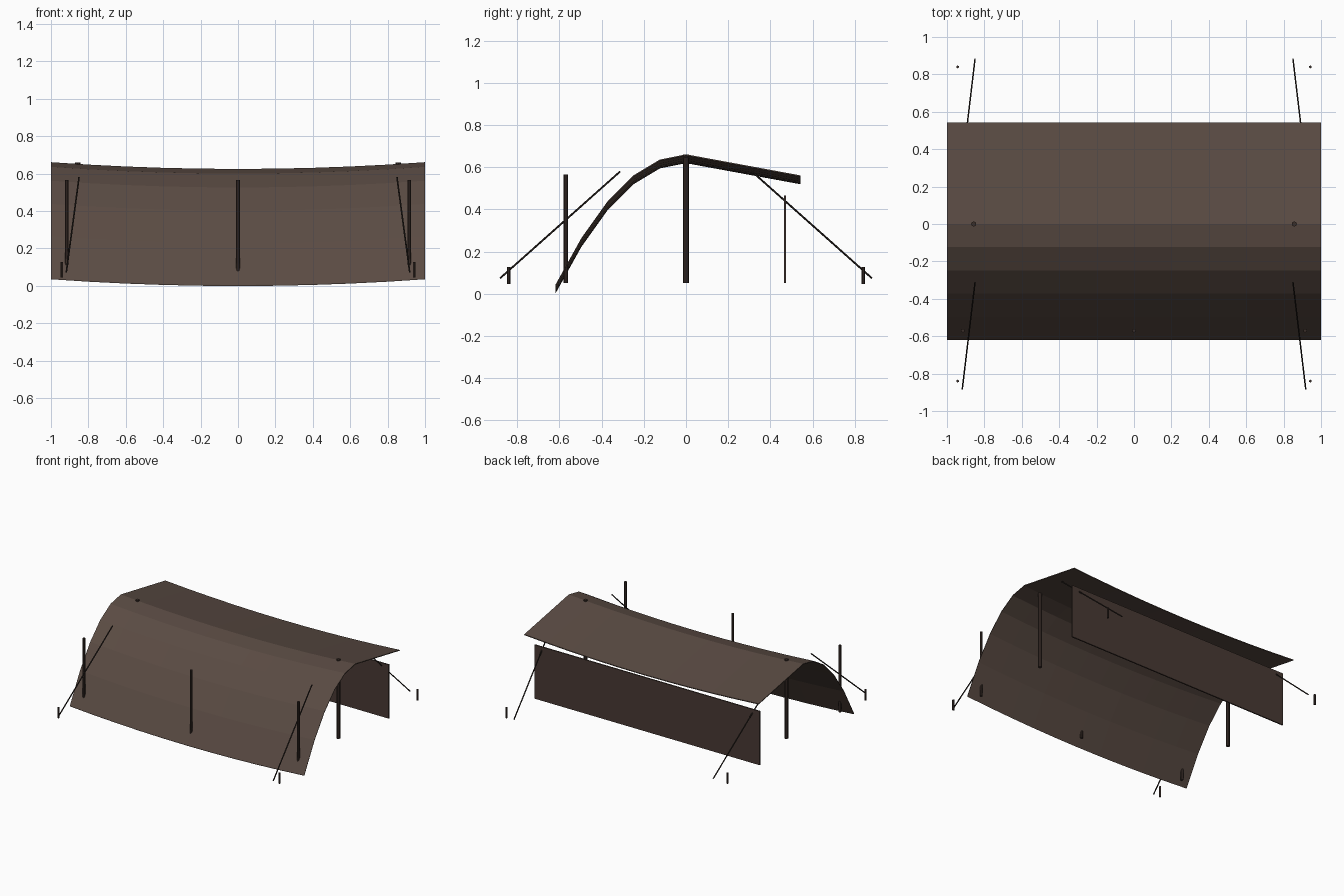
import bpy, bmesh
from mathutils import Vector

if "Cube" in bpy.data.objects:
    bpy.data.objects.remove(bpy.data.objects["Cube"])


def srgb(r, g, b):
    lin = lambda c: c / 12.92 if c <= 0.04045 else ((c + 0.055) / 1.055) ** 2.4
    return [lin(v / 255) for v in (r, g, b)] + [1.0]


def material(name, rgb):
    m = bpy.data.materials.new(name)
    m.diffuse_color = srgb(*rgb)
    m.use_nodes = True
    m.node_tree.nodes["Principled BSDF"].inputs["Base Color"].default_value = m.diffuse_color
    return m


CLOTH = material("brown_cloth", (90, 75, 67))
WALL_CLOTH = material("dark_brown_cloth", (72, 57, 51))
WOOD = material("dark_wood", (58, 46, 41))
ROPE = material("dark_rope", (42, 35, 31))


def make_object(name, bm, mat):
    bmesh.ops.recalc_face_normals(bm, faces=bm.faces)
    me = bpy.data.meshes.new(name)
    bm.to_mesh(me)
    bm.free()
    me.materials.append(mat)
    ob = bpy.data.objects.new(name, me)
    bpy.context.collection.objects.link(ob)
    return ob


def rod(name, a, b, radius, mat, sides=8):
    """Straight cylinder between two points."""
    a, b = Vector(a), Vector(b)
    bm = bmesh.new()
    bmesh.ops.create_cone(bm, cap_ends=True, segments=sides, radius1=radius,
                          radius2=radius, depth=(b - a).length)
    ob = make_object(name, bm, mat)
    ob.location = (a + b) / 2
    ob.rotation_euler = (b - a).to_track_quat('Z', 'Y').to_euler()
    return ob


# Canopy: parabolic front slope, straight back slope, sagging along x
THICK, SAG, COLS = 0.006, 0.036, 10
profile = [(-0.62 * t, 0.661 - 0.62 * t * t) for t in (1, 0.8, 0.6, 0.4, 0.2, 0)]
profile.append((0.543, 0.561))
bm = bmesh.new()
grid = []
for i in range(COLS + 1):
    x = -1 + 2 * i / COLS
    drop = SAG * (1 - x * x)
    grid.append([[bm.verts.new((x, y, z - drop - d)) for y, z in profile]
                 for d in (0, THICK)])
last = len(profile) - 1
for g, h in zip(grid, grid[1:]):
    for k in (0, 1):
        for j in range(last):
            bm.faces.new((g[k][j], h[k][j], h[k][j + 1], g[k][j + 1]))
    for j in (0, last):
        bm.faces.new((g[0][j], g[1][j], h[1][j], h[0][j]))
for g in (grid[0], grid[-1]):
    for j in range(last):
        bm.faces.new((g[0][j], g[0][j + 1], g[1][j + 1], g[1][j]))
make_object("canopy", bm, CLOTH)

# Back wall: flat upright panel
bm = bmesh.new()
bmesh.ops.create_cube(bm, size=1)
bmesh.ops.scale(bm, vec=(1.92, 0.01, 0.415), verts=bm.verts)
bmesh.ops.translate(bm, vec=(0, 0.47, 0.2575), verts=bm.verts)
make_object("back_wall", bm, WALL_CLOTH)

# Front poles
for x in (-0.915, 0, 0.915):
    rod("front_pole", (x, -0.57, 0.05), (x, -0.57, 0.565), 0.01, WOOD)

for s in (-1, 1):
    # Ridge poles poke slightly through the canopy
    rod("ridge_pole", (s * 0.857, 0, 0.05), (s * 0.857, 0, 0.66), 0.014, WOOD)
    # Ground stakes
    for y in (-0.84, 0.84):
        rod("stake", (s * 0.943, y, 0.045), (s * 0.943, y, 0.127), 0.008, WOOD, 6)
    # Guy ropes
    rod("front_rope", (s * 0.85, -0.312, 0.58), (s * 0.918, -0.882, 0.073), 0.0045, ROPE, 6)
    rod("back_rope", (s * 0.918, 0.312, 0.58), (s * 0.85, 0.882, 0.073), 0.0045, ROPE, 6)
